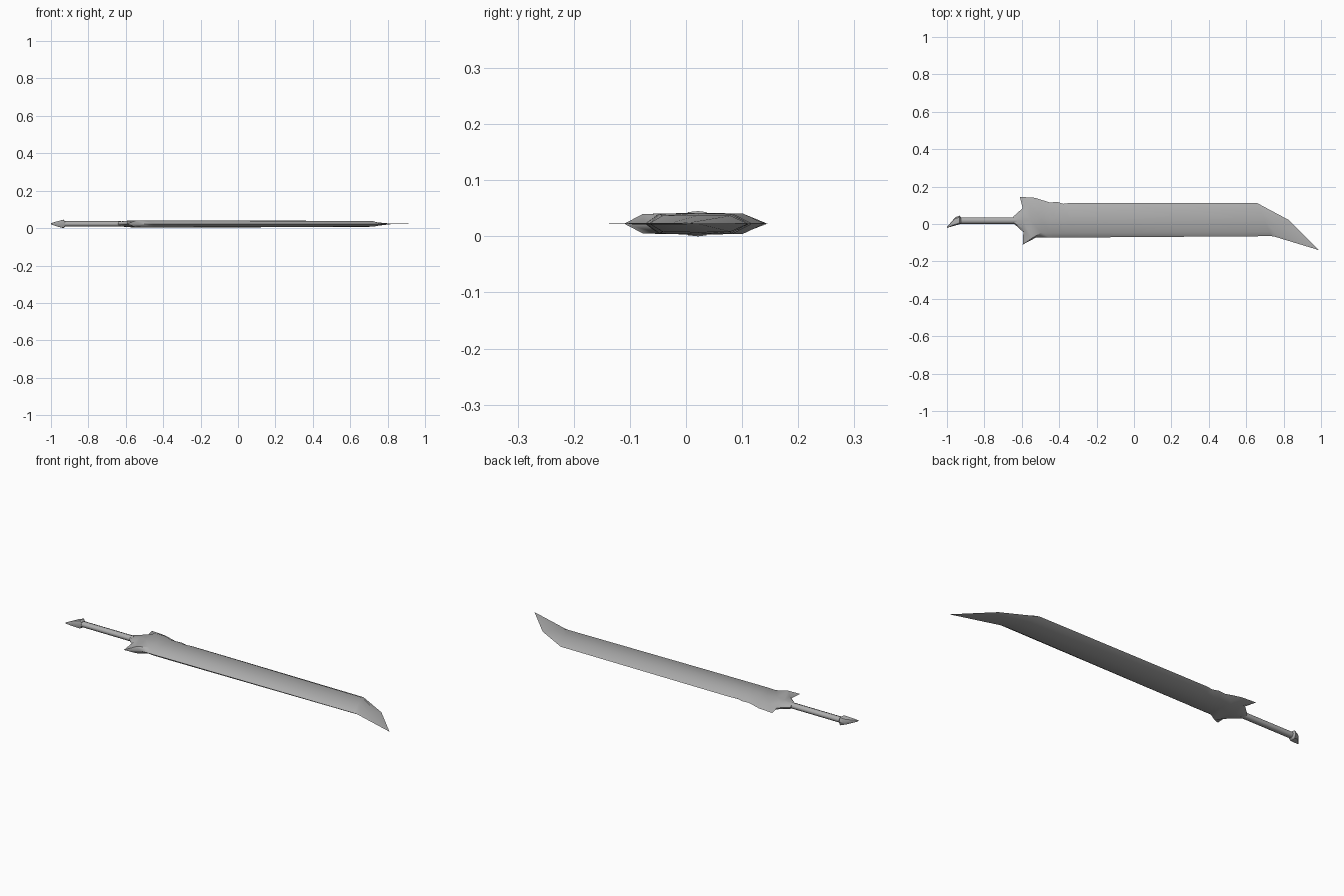
import bpy
import bmesh
import math
from mathutils import Vector

cube = bpy.data.objects.get("Cube")
if cube:
    bpy.data.objects.remove(cube, do_unlink=True)

MID_Z = 0.0225

steel = bpy.data.materials.new("steel_grey")
steel.use_nodes = True
steel.diffuse_color = (0.42, 0.42, 0.42, 1)
steel.node_tree.nodes["Principled BSDF"].inputs["Base Color"].default_value = steel.diffuse_color


def finish(obj, angle):
    obj.data.materials.clear()
    obj.data.materials.append(steel)
    bpy.ops.object.select_all(action='DESELECT')
    obj.select_set(True)
    bpy.context.view_layer.objects.active = obj
    bpy.ops.object.shade_smooth_by_angle(angle=math.radians(angle))


def loft(name, stations, angle):
    """Join bevelled cross-sections: (back edge, front edge, half height, inner shift)."""
    section = [(0, 0), (0.18, 0.92), (0.5, 1), (0.87, 0.92), (1, 0),
               (0.87, -0.92), (0.5, -1), (0.18, -0.92)]
    bm = bmesh.new()
    rings = []
    for back, front, height, shift in stations:
        ring = []
        for t, h in section:
            p = Vector(back).lerp(Vector(front), t)
            x = p.x + (shift if h else 0)
            ring.append(bm.verts.new((x, p.y, MID_Z + h * height)))
        rings.append(ring)
    n = len(section)
    for a, b in zip(rings, rings[1:]):
        for i in range(n):
            j = (i + 1) % n
            bm.faces.new((a[i], a[j], b[j], b[i]))
    bm.faces.new(rings[0])
    bm.faces.new(rings[-1])
    bmesh.ops.remove_doubles(bm, verts=bm.verts, dist=0.0001)
    bmesh.ops.recalc_face_normals(bm, faces=bm.faces)
    mesh = bpy.data.meshes.new(name)
    bm.to_mesh(mesh)
    bm.free()
    obj = bpy.data.objects.new(name, mesh)
    bpy.context.collection.objects.link(obj)
    finish(obj, angle)
    return obj


# Broad blade, with the spiked guard at its root and the hooked point
loft("blade_and_guard", [
    ((-0.645, 0.04), (-0.64, 0.0), 0.012, 0),
    ((-0.595, 0.085), (-0.59, -0.045), 0.017, 0),
    ((-0.61, 0.145), (-0.595, -0.11), 0.019, 0.05),
    ((-0.53, 0.14), (-0.525, -0.073), 0.0195, 0.03),
    ((-0.45, 0.115), (-0.45, -0.073), 0.0195, 0),
    ((-0.41, 0.118), (-0.41, -0.073), 0.0195, 0),
    ((-0.38, 0.108), (-0.38, -0.072), 0.0195, 0),
    ((-0.34, 0.113), (-0.34, -0.072), 0.0195, 0),
    ((-0.15, 0.113), (-0.15, -0.071), 0.019, 0),
    ((0.66, 0.111), (0.735, -0.065), 0.0155, 0),
    ((0.83, 0.02), (0.75, -0.067), 0.002, 0),
    ((0.99, -0.14), (0.99, -0.14), 0, 0),
], 50)

# Slanted pommel with a pointed end
loft("pommel", [
    ((-1.0, -0.016), (-1.0, -0.021), 0.003, 0),
    ((-0.955, 0.036), (-0.97, -0.012), 0.015, 0),
    ((-0.932, 0.045), (-0.935, -0.002), 0.0225, 0),
    ((-0.925, 0.036), (-0.925, 0.001), 0.014, 0),
], 40)

# Slim grip
bpy.ops.mesh.primitive_cylinder_add(vertices=8, radius=0.0175, depth=0.32,
                                    location=(-0.785, 0.0185, MID_Z),
                                    rotation=(0, math.pi / 2, 0))
grip = bpy.context.object
grip.name = "grip"
grip.scale.x = 0.85
finish(grip, 50)
